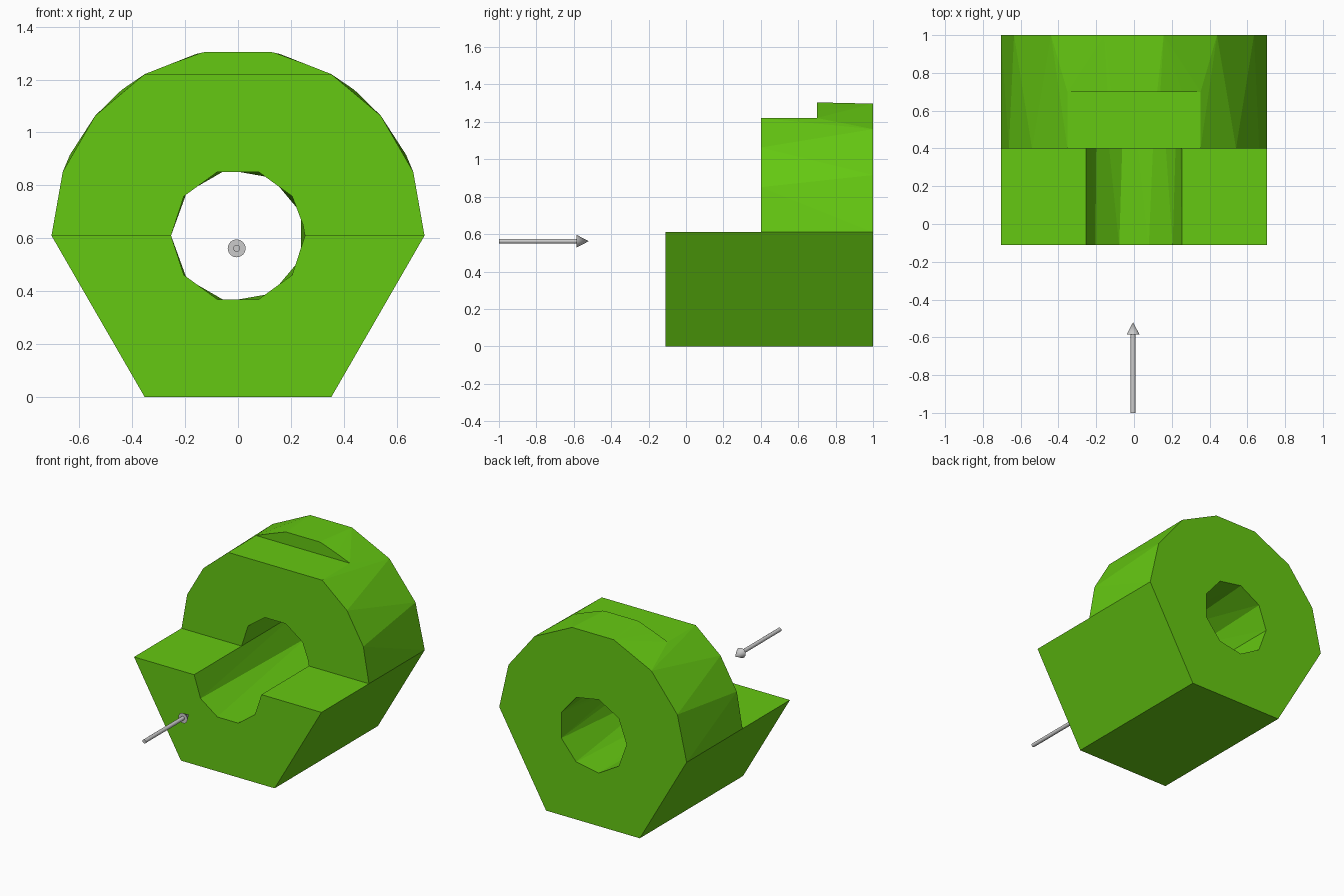
import bpy, bmesh
from math import sin, cos, radians, pi

if "Cube" in bpy.data.objects:
    bpy.data.objects.remove(bpy.data.objects["Cube"])

R, BORE_R, CZ = 0.705, 0.253, 0.61     # outer radius, bore radius, axis height


def arc(r, y, degrees):
    """Points on a circle around the body axis."""
    return [(r * cos(radians(a)), y, CZ + r * sin(radians(a))) for a in degrees]


def hull(name, points):
    """Convex solid from section points."""
    bm = bmesh.new()
    for p in points:
        bm.verts.new(p)
    res = bmesh.ops.convex_hull(bm, input=bm.verts)
    junk = {v for v in res["geom_interior"] + res["geom_unused"]
            if isinstance(v, bmesh.types.BMVert)}
    bmesh.ops.delete(bm, geom=list(junk), context='VERTS')
    bmesh.ops.dissolve_limit(bm, angle_limit=0.002, verts=bm.verts, edges=bm.edges)
    bmesh.ops.recalc_face_normals(bm, faces=bm.faces)
    mesh = bpy.data.meshes.new(name)
    bm.to_mesh(mesh)
    bm.free()
    obj = bpy.data.objects.new(name, mesh)
    bpy.context.collection.objects.link(obj)
    return obj


def combine(target, other, operation):
    """Apply a boolean and drop the helper object."""
    other.hide_render = True
    mod = target.modifiers.new(operation.lower(), 'BOOLEAN')
    mod.object, mod.operation, mod.solver = other, operation, 'EXACT'
    bpy.context.view_layer.objects.active = target
    bpy.ops.object.modifier_apply(modifier=mod.name)
    bpy.data.objects.remove(other)


def material(name, rgb):
    mat = bpy.data.materials.new(name)
    mat.diffuse_color = (*rgb, 1)
    mat.use_nodes = True
    mat.node_tree.nodes["Principled BSDF"].inputs["Base Color"].default_value = mat.diffuse_color
    return mat


# Lower half-hexagon block, full depth
body = hull("body", [p for y in (-0.11, 1) for p in arc(R, y, (0, 180, 240, 300))])

# Rounded upper block: 9 segments in front, 7 at the back
upper = hull("upper_block", arc(R, 0.4, range(0, 181, 20))
             + arc(R, 0.7, (60, 80, 100, 120))
             + arc(R, 1, [i * 180 / 7 for i in range(8)]))

# Flat step cut across the top front
z0 = CZ + R * sin(pi / 3) - 0.0005
combine(upper, hull("step_cutter", [(x, y, z) for x in (-1, 1) for y in (0.3, 0.7)
                                    for z in (z0, 1.6)]), 'DIFFERENCE')
combine(body, upper, 'UNION')

# Bore: 10 sides in front (open channel below), 9 sides at the back
combine(body, hull("bore_cutter", arc(BORE_R, -0.12, range(180, 361, 36))
                   + arc(BORE_R, 0.39, range(0, 181, 36))
                   + arc(BORE_R, 1.01, range(20, 380, 40))), 'DIFFERENCE')
body.data.materials.append(material("green", (0.13, 0.58, 0.006)))


# Direction arrow in front of the body
def arrow_part(name, r1, r2, y0, y1):
    bpy.ops.mesh.primitive_cone_add(vertices=16, radius1=r1, radius2=r2, depth=y1 - y0,
                                    location=(-0.005, (y0 + y1) / 2, 0.562),
                                    rotation=(-pi / 2, 0, 0))
    obj = bpy.context.object
    obj.name = name
    bpy.ops.object.shade_smooth_by_angle()


arrow_part("arrow_shaft", 0.013, 0.013, -1.0, -0.58)
arrow_part("arrow_head", 0.034, 0.0, -0.585, -0.52)
